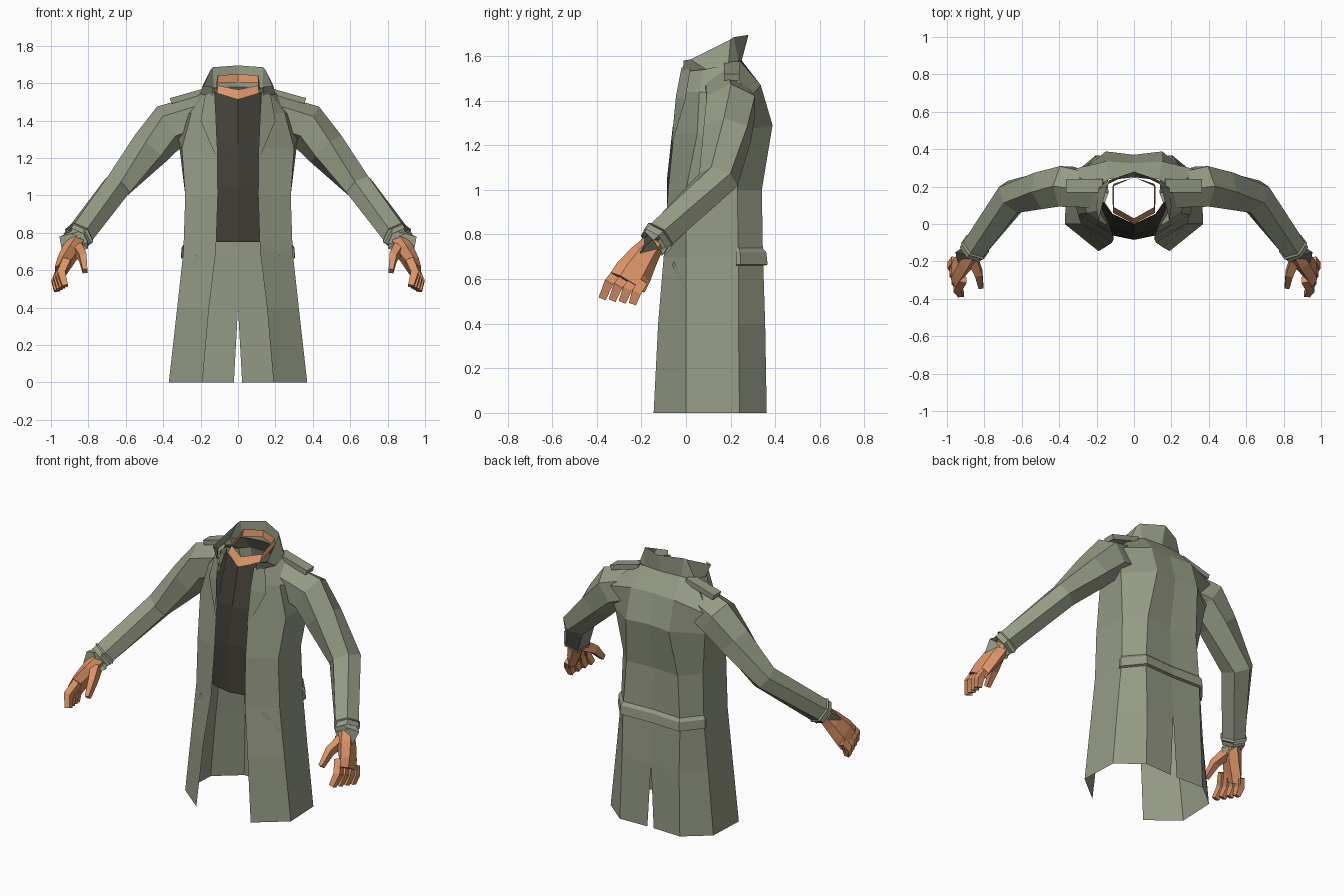
import bpy, bmesh, math
from mathutils import Vector


def material(name, rgb):
    m = bpy.data.materials.new(name)
    m.diffuse_color = (*rgb, 1)
    return m


CLOTH = material("grey green cloth", (0.30, 0.325, 0.235))
SHIRT = material("dark shirt", (0.054, 0.05, 0.038))
SKIN = material("skin", (0.72, 0.30, 0.14))


def loft(name, rows, mat, closed=False, caps=False):
    """Skin rows of points and mirror the part across x = 0."""
    bm = bmesh.new()
    grid = [[bm.verts.new(p) for p in row] for row in rows]
    n = len(rows[0])
    for a, b in zip(grid, grid[1:]):
        for j in range(n if closed else n - 1):
            k = (j + 1) % n
            bm.faces.new((a[j], a[k], b[k], b[j]))
    if caps:
        bm.faces.new(grid[0][::-1])
        bm.faces.new(grid[-1])
        bmesh.ops.recalc_face_normals(bm, faces=bm.faces)
    me = bpy.data.meshes.new(name)
    bm.to_mesh(me)
    bm.free()
    me.materials.append(mat)
    ob = bpy.data.objects.new(name, me)
    bpy.context.collection.objects.link(ob)
    mod = ob.modifiers.new("mirror", 'MIRROR')
    mod.merge_threshold = 0.002
    return ob


def tube(name, path, mat, ref, n, phase=0.0, caps=True):
    """Sweep an n-sided section along (x, y, z, half width, half height) points."""
    pts = [Vector(p[:3]) for p in path]
    rows = []
    for i, p in enumerate(path):
        t = Vector()
        if i:
            t += (pts[i] - pts[i - 1]).normalized()
        if i < len(pts) - 1:
            t += (pts[i + 1] - pts[i]).normalized()
        t.normalize()
        v = (Vector(ref) - t * t.dot(Vector(ref))).normalized()
        u = v.cross(t)
        angles = [phase + math.tau * k / n for k in range(n)]
        rows.append([pts[i] + u * p[3] * math.cos(a) + v * p[4] * math.sin(a) for a in angles])
    return loft(name, rows, mat, True, caps)


# Coat body: half sections from front edge around to back centre
loft("coat_body", [
    [(.19, -.145, 0), (.37, 0, 0), (.36, .24, 0), (.21, .362, 0), (.022, .355, 0)],
    [(.155, -.125, .4), (.325, 0, .4), (.32, .235, .4), (.2, .355, .4), (0, .35, .4)],
    [(.118, -.1, .7), (.292, 0, .7), (.29, .235, .7), (.2, .345, .7), (0, .335, .7)],
    [(.108, -.08, 1), (.282, 0, 1), (.28, .23, 1), (.18, .34, 1), (0, .325, 1)],
    [(.11, -.055, 1.25), (.30, .05, 1.25), (.315, .26, 1.27), (.15, .388, 1.29), (0, .37, 1.29)],
    [(.125, -.03, 1.44), (.25, .06, 1.44), (.36, .285, 1.41), (.15, .335, 1.47), (0, .325, 1.47)],
    [(.13, -.01, 1.55), (.17, .08, 1.555), (.2, .2, 1.56), (.13, .24, 1.58), (0, .25, 1.58)],
], CLOTH)

# Turned-up collar
loft("collar", [
    [(.135, -.015, 1.53), (.2, .09, 1.54), (.195, .19, 1.56), (.13, .235, 1.575), (0, .25, 1.58)],
    [(.135, -.01, 1.58), (.19, .02, 1.585), (.145, .2, 1.675), (.135, .215, 1.685), (0, .28, 1.695)],
], CLOTH)

# Lapel laid on the chest
loft("lapel", [
    [(.109, -.066, 1.2), (.115, -.064, 1.2)],
    [(.118, -.045, 1.42), (.2, -.004, 1.4)],
    [(.125, -.02, 1.55), (.175, .02, 1.54)],
], CLOTH)

# Half belt across the back
loft("back_belt", [
    [(.293, .225, .66), (.295, .238, .66), (.202, .35, .66), (0, .342, .66)],
    [(.303, .225, .665), (.305, .245, .665), (.207, .366, .665), (0, .357, .665)],
    [(.300, .225, .72), (.302, .243, .72), (.205, .36, .72), (0, .35, .72)],
    [(.287, .225, .74), (.289, .236, .74), (.197, .343, .74), (0, .333, .74)],
], CLOTH)

# Slanted pocket welt
loft("pocket_welt", [
    [(.282, -.018, .55), (.302, -.006, .56)],
    [(.205, -.062, .665), (.222, -.052, .68)],
], CLOTH)

# Shoulder strap
tube("shoulder_strap", [(.165, .205, 1.56, .05, .022), (.36, .205, 1.505, .05, .022)],
     CLOTH, (0, 0, 1), 4, math.pi / 4)

# Sleeve and cuff
tube("sleeve", [
    (.17, .17, 1.43, .10, .115), (.365, .2, 1.37, .125, .125), (.47, .185, 1.25, .115, .11),
    (.65, .145, 1.045, .098, .08), (.865, -.145, .765, .076, .076),
], CLOTH, (0, 0, 1), 6, math.pi / 6, caps=False)
tube("cuff", [(.845, -.118, .792, .077, .077), (.85, -.125, .785, .086, .086), (.878, -.163, .748, .084, .084),
              (.874, -.157, .753, .05, .05)],
     CLOTH, (0, 0, 1), 6, math.pi / 6, caps=False)

# Shirt front
loft("shirt", [
    [(0, -.085, .75), (.12, -.06, .75), (.25, .03, .75)],
    [(0, -.085, 1.05), (.12, -.055, 1.05), (.25, .03, 1.05)],
    [(0, -.06, 1.28), (.12, -.025, 1.28), (.24, .07, 1.28)],
    [(0, 0, 1.515), (.115, .055, 1.55), (.16, .12, 1.55)],
], SHIRT)

# Open neck ring
loft("neck", [
    [(0, 0, 1.512), (.113, .06, 1.55), (.115, .2, 1.6), (0, .25, 1.605)],
    [(0, .03, 1.565), (.107, .09, 1.588), (.108, .215, 1.64), (0, .25, 1.65)],
], SKIN)

# Hand: palm, fingers spread along the knuckle line, thumb
X = (1, 0, 0)
tube("palm", [(.86, -.145, .76, .05, .045), (.895, -.19, .70, .068, .05),
              (.935, -.235, .63, .085, .04), (.955, -.262, .585, .088, .03)], SKIN, X, 6)
for i in range(4):
    f = i / 3
    mix = lambda a, b: a + (b - a) * f
    tube(f"finger_{i + 1}", [
        (mix(.915, .955), mix(-.295, -.195), mix(.65, .585), .03, .03),
        (mix(.945, .975), mix(-.345, -.222), mix(.585, .54), .03, .03),
        (mix(.925, .968), mix(-.375, -.24), mix(.515, .49), .024, .022),
    ], SKIN, X, 4, math.pi / 4)
tube("thumb", [(.86, -.19, .715, .045, .035), (.83, -.265, .67, .035, .028), (.818, -.335, .595, .022, .018)],
     SKIN, X, 4, math.pi / 4)
